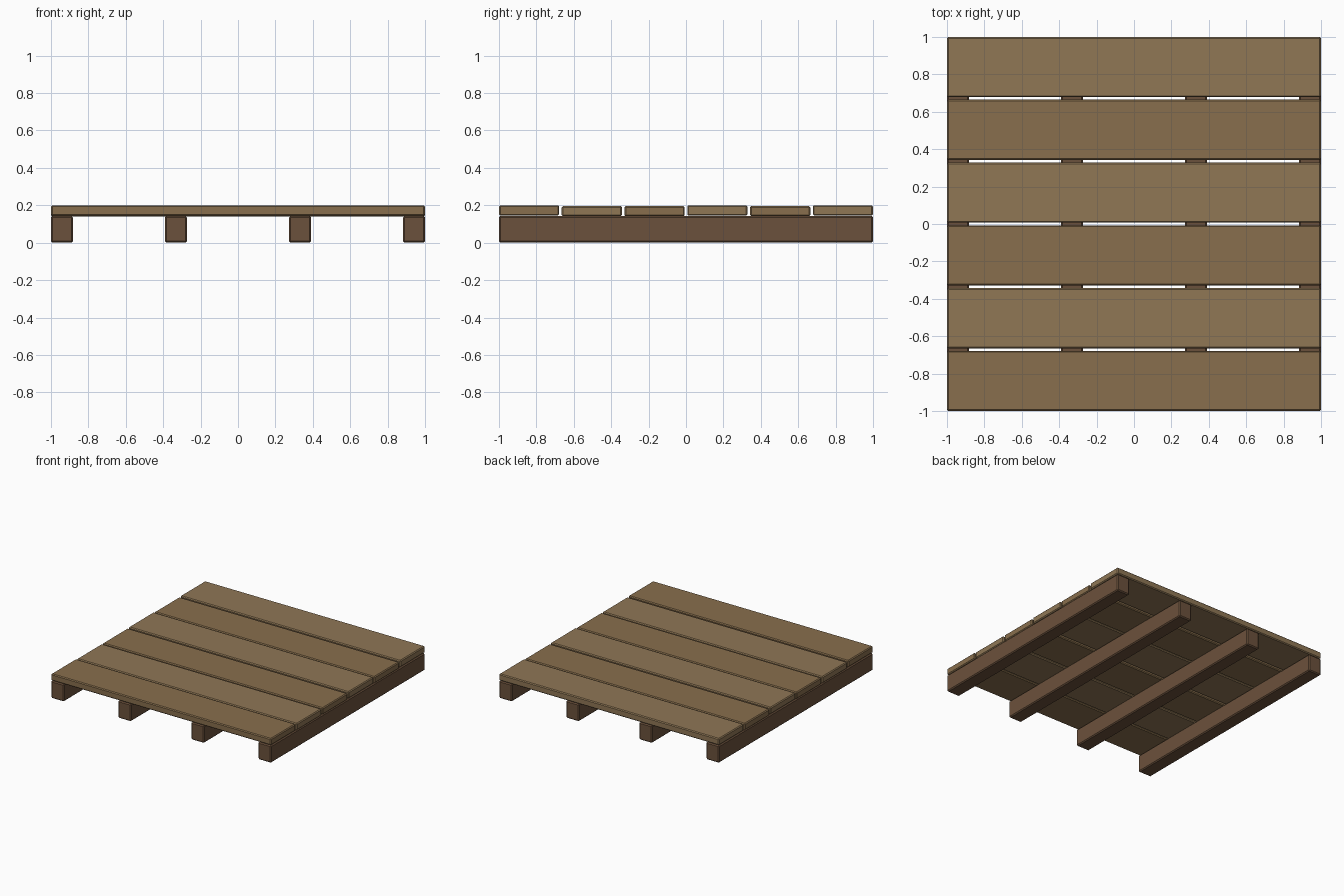
import bpy, bmesh
from mathutils import Vector

if "Cube" in bpy.data.objects:
    bpy.data.objects.remove(bpy.data.objects["Cube"])


def material(name, rgb):
    m = bpy.data.materials.new(name)
    m.diffuse_color = (*[(c / 255) ** 2.2 for c in rgb], 1)
    m.use_nodes = True
    m.node_tree.nodes["Principled BSDF"].inputs["Base Color"].default_value = m.diffuse_color
    return m


def board(name, lo, hi, bevel, mat):
    """Chamfered box between two corners."""
    lo, hi = Vector(lo), Vector(hi)
    size, mid = hi - lo, (hi + lo) / 2
    bm = bmesh.new()
    bmesh.ops.create_cube(bm, size=1)
    for v in bm.verts:
        v.co = Vector(a * b for a, b in zip(v.co, size))
    bmesh.ops.bevel(bm, geom=bm.edges[:], offset=bevel, segments=1,
                    profile=0.5, affect='EDGES')
    mesh = bpy.data.meshes.new(name)
    bm.to_mesh(mesh)
    bm.free()
    mesh.materials.append(mat)
    ob = bpy.data.objects.new(name, mesh)
    ob.location = mid
    bpy.context.collection.objects.link(ob)
    return ob


light = material("light_wood", (142, 118, 86))
dark = material("dark_wood", (135, 110, 78))
bearer_wood = material("bearer_wood", (107, 82, 62))

# Four bearers running front to back
BEAM_W, BEAM_H = 0.117, 0.143
for i, x in enumerate((-0.9415, -0.332, 0.332, 0.9415)):
    board(f"bearer_{i + 1}", (x - BEAM_W / 2, -1, 0),
          (x + BEAM_W / 2, 1, BEAM_H), 0.008, bearer_wood)

# Six deck planks running left to right, some sitting slightly lower
PLANK_W = 0.322
pitch = (2 - PLANK_W) / 5
for i, drop in enumerate((0, 0.004, 0.004, 0, 0.004, 0)):
    y = -1 + i * pitch
    board(f"deck_plank_{i + 1}", (-1, y, 0.145 - drop),
          (1, y + PLANK_W, 0.2 - drop), 0.007, light if i % 2 else dark)
